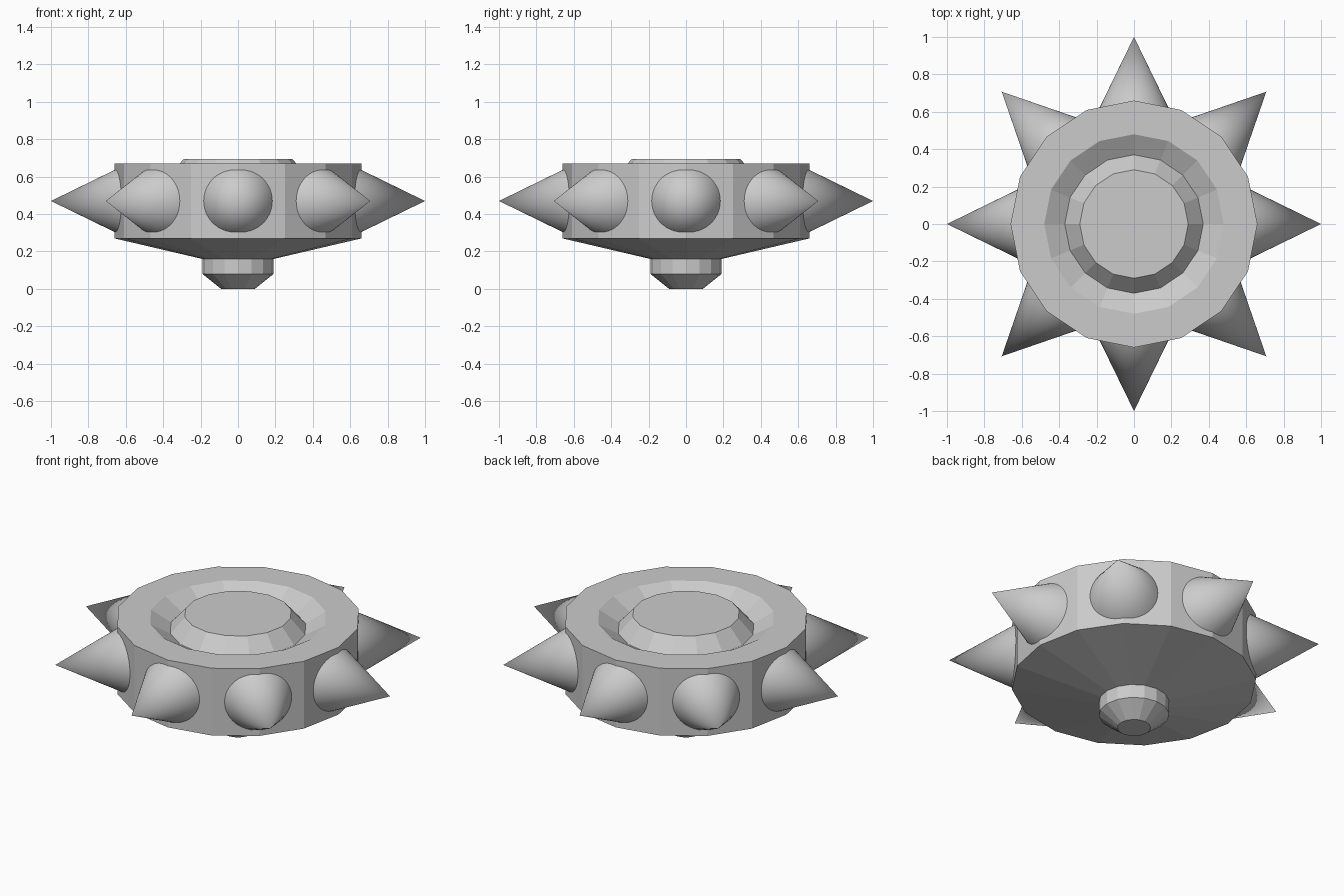
import bpy
import bmesh
from math import cos, sin, tau, radians
from mathutils import Matrix

if "Cube" in bpy.data.objects:
    bpy.data.objects.remove(bpy.data.objects["Cube"])


def add_object(name, bm):
    bmesh.ops.recalc_face_normals(bm, faces=bm.faces)
    mesh = bpy.data.meshes.new(name)
    bm.to_mesh(mesh)
    bm.free()
    obj = bpy.data.objects.new(name, mesh)
    bpy.context.collection.objects.link(obj)
    return obj


def lathe(name, profile, sides):
    bm = bmesh.new()
    rings = [[bm.verts.new((r * cos(tau * i / sides), r * sin(tau * i / sides), z))
              for i in range(sides)] for r, z in profile]
    for a, b in zip(rings, rings[1:]):
        for i in range(sides):
            j = (i + 1) % sides
            bm.faces.new((a[i], a[j], b[j], b[i]))
    bm.faces.new(rings[0])
    bm.faces.new(rings[-1])
    return add_object(name, bm)


# Faceted body: foot tip, stem, sloped underside, rim, V groove, raised hub
lathe("spinner_body", [
    (0.09, 0.0), (0.19, 0.08), (0.19, 0.16), (0.66, 0.27), (0.66, 0.67),
    (0.48, 0.67), (0.37, 0.605), (0.29, 0.695)], 16)

# Eight smooth spikes pointing outward around the rim
BASE, TIP, HEIGHT = 0.60, 1.0, 0.47
for k in range(8):
    bm = bmesh.new()
    place = (Matrix.Rotation(tau * k / 8, 4, 'Z')
             @ Matrix.Translation(((BASE + TIP) / 2, 0, HEIGHT))
             @ Matrix.Rotation(radians(90), 4, 'Y'))
    bmesh.ops.create_cone(bm, cap_ends=True, segments=48, radius1=0.195,
                          radius2=0, depth=TIP - BASE, matrix=place)
    spike = add_object(f"spike_{k + 1}", bm)
    for p in spike.data.polygons:
        p.use_smooth = len(p.vertices) <= 4
